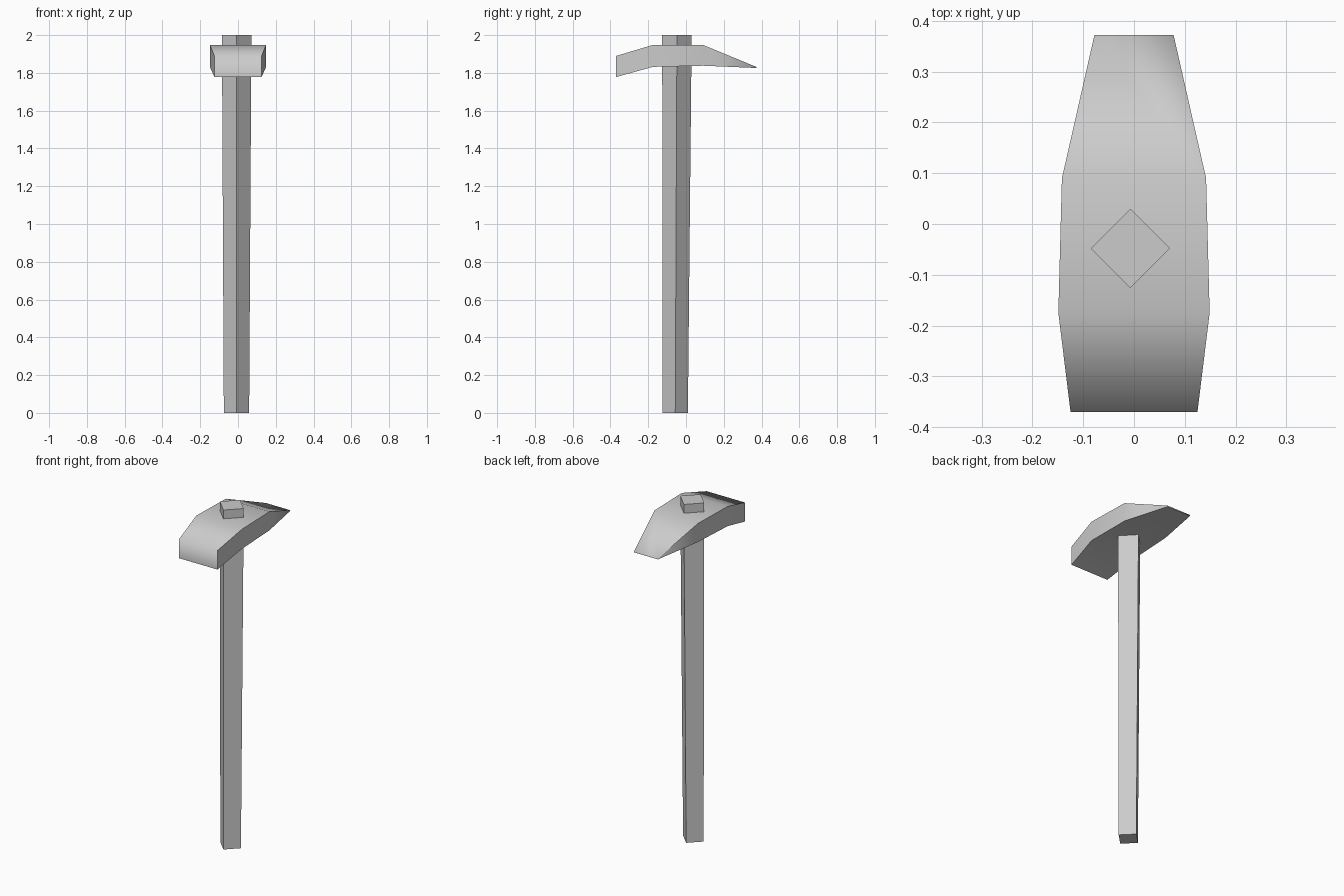
import bpy, bmesh, math

cube = bpy.data.objects.get("Cube")
if cube:
    bpy.data.objects.remove(cube, do_unlink=True)

GREY = (0.6, 0.6, 0.6, 1)
grey = bpy.data.materials.new("plain grey")
grey.use_nodes = True
grey.diffuse_color = GREY
grey.node_tree.nodes["Principled BSDF"].inputs["Base Color"].default_value = GREY


def loft(name, rings):
    """Skin a list of four-cornered cross-sections and cap both ends."""
    bm = bmesh.new()
    loops = [[bm.verts.new(p) for p in ring] for ring in rings]
    for a, b in zip(loops, loops[1:]):
        for i in range(4):
            j = (i + 1) % 4
            bm.faces.new((a[i], a[j], b[j], b[i]))
    bm.faces.new(loops[0])
    bm.faces.new(loops[-1])
    bmesh.ops.remove_doubles(bm, verts=bm.verts[:], dist=0.0005)
    bmesh.ops.dissolve_degenerate(bm, edges=bm.edges[:], dist=0.0005)
    bmesh.ops.recalc_face_normals(bm, faces=bm.faces[:])
    mesh = bpy.data.meshes.new(name)
    bm.to_mesh(mesh)
    bm.free()
    mesh.materials.append(grey)
    obj = bpy.data.objects.new(name, mesh)
    bpy.context.collection.objects.link(obj)
    return obj


def diamond(x, y, z, r):
    return [(x + r, y, z), (x, y + r, z), (x - r, y, z), (x, y - r, z)]


# Handle: square bar turned on edge, slightly thicker at the top
loft("handle", [diamond(-0.008, -0.057, 0, 0.067),
                diamond(-0.007, -0.048, 2, 0.078)])

# Hammer head: blunt front face, flat middle, wedge at the back
# each section is y, half width, bottom, top
sections = [(-0.37, 0.125, 1.778, 1.89), (-0.175, 0.149, 1.832, 1.948),
            (0.09, 0.142, 1.838, 1.948), (0.372, 0.078, 1.826, 1.832)]
head = loft("hammer_head", [[(-w, y, lo), (w, y, lo), (w, y, hi), (-w, y, hi)]
                            for y, w, lo, hi in sections])

# Soften the top and front, keep the side edges crisp
bpy.ops.object.select_all(action='DESELECT')
head.select_set(True)
bpy.context.view_layer.objects.active = head
bpy.ops.object.shade_smooth_by_angle(angle=math.radians(78))
